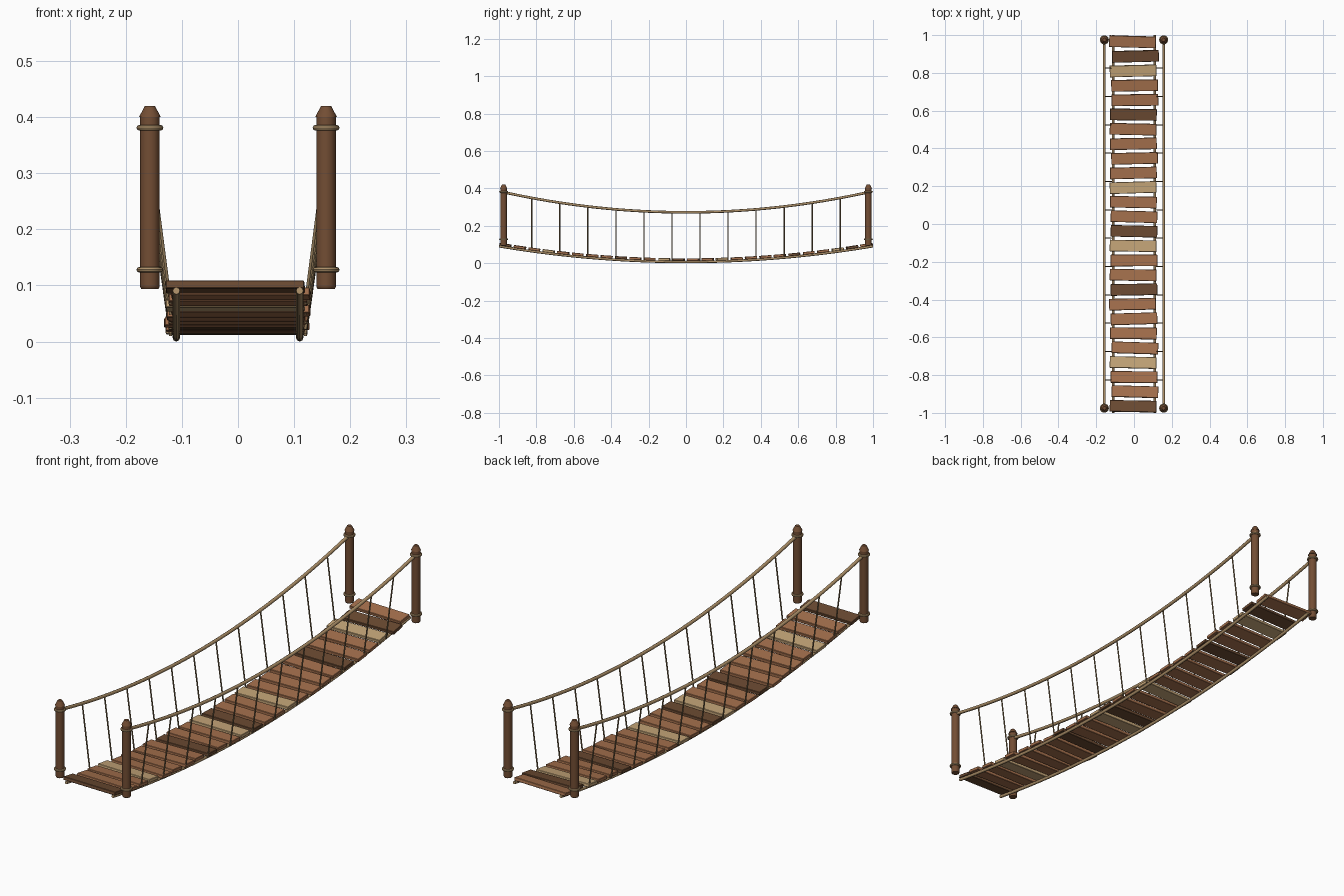
import bpy, math, random
from mathutils import Vector

if "Cube" in bpy.data.objects:
    bpy.data.objects.remove(bpy.data.objects["Cube"])

random.seed(4)


def material(name, r, g, b):
    m = bpy.data.materials.new(name)
    m.diffuse_color = (r, g, b, 1)
    m.use_nodes = True
    m.node_tree.nodes["Principled BSDF"].inputs["Base Color"].default_value = m.diffuse_color
    return m


PLANK = material("warm wood", 0.38, 0.165, 0.075)
DARK = material("dark wood", 0.15, 0.07, 0.032)
PALE = material("pale wood", 0.56, 0.38, 0.19)
POST = material("post wood", 0.17, 0.075, 0.034)
ROPE = material("rope", 0.42, 0.28, 0.14)
CORD = material("thin cord", 0.25, 0.17, 0.085)

POST_X, POST_Y = 0.157, 0.975


def floor_z(y):
    return 0.0065 + 0.084 * y * y


def rail_z(y):
    return 0.272 + 0.113 * y * y


def finish(name, mat, smooth=True):
    ob = bpy.context.object
    ob.name = name
    ob.data.materials.append(mat)
    if smooth:
        bpy.ops.object.shade_smooth_by_angle(angle=math.radians(40))
    return ob


def rope(name, points, radius, mat, res=2):
    """Round rope through a list of points."""
    cu = bpy.data.curves.new(name, 'CURVE')
    cu.dimensions = '3D'
    cu.bevel_depth = radius
    cu.bevel_resolution = res
    cu.use_fill_caps = True
    sp = cu.splines.new('POLY')
    sp.points.add(len(points) - 1)
    for p, co in zip(sp.points, points):
        p.co = (*co, 1)
    cu.materials.append(mat)
    ob = bpy.data.objects.new(name, cu)
    bpy.context.collection.objects.link(ob)


def frustum(name, x, y, z0, z1, r0, r1, mat):
    bpy.ops.mesh.primitive_cone_add(vertices=12, radius1=r0, radius2=r1,
                                    depth=z1 - z0, location=(x, y, (z0 + z1) / 2))
    return finish(name, mat)


# Deck planks, slightly uneven, following the sag
shifts = [-5, 5, 0, -5, 5, -3, 0, -8, 0, -5, 0, -5, 0,
          0, -3, -5, -3, 3, -3, -5, -3, 5, 3, -5, 8, -8]
dark_ids = {0, 8, 12, 20, 24}
pale_ids = {3, 11, 15, 23}
for i, s in enumerate(shifts):
    y = -0.965 + i * 1.93 / 25
    bpy.ops.mesh.primitive_cube_add(size=1, location=(s / 1000, y, floor_z(y) + 0.0125))
    ob = bpy.context.object
    ob.scale = (0.247, 0.061, 0.014)
    ob.rotation_euler = (math.atan(0.168 * y), 0, math.radians(random.uniform(-2, 2)))
    bpy.ops.object.transform_apply(location=False, rotation=False, scale=True)
    bev = ob.modifiers.new("worn edges", 'BEVEL')
    bev.width = 0.0015
    bev.segments = 1
    mat = DARK if i in dark_ids else PALE if i in pale_ids else PLANK
    finish(f"plank_{i + 1}", mat, smooth=False)

for side, sx in (("left", -1), ("right", 1)):
    # Sagging floor rope and hand rope
    ys = [-1 + k / 20 for k in range(41)]
    rope(f"floor_rope_{side}", [(sx * 0.11, y, floor_z(y)) for y in ys], 0.0065, ROPE)
    rope(f"hand_rope_{side}",
         [(sx * POST_X, y * POST_Y, rail_z(y * POST_Y)) for y in ys], 0.007, ROPE)

    # Hanging cords between hand rope and floor rope
    for k in range(12):
        y = -0.825 + 0.15 * k
        rope(f"hanger_{side}_{k + 1}",
             [(sx * POST_X, y, rail_z(y)), (sx * 0.12, y, floor_z(y) + 0.003)],
             0.003, CORD, 1)

    # Corner posts with pointed caps and rope bindings
    for end, sy in (("front", -1), ("back", 1)):
        x, y = sx * POST_X, sy * POST_Y
        tag = f"{end}_{side}"
        frustum(f"post_foot_{tag}", x, y, 0.094, 0.098, 0.0155, 0.0175, POST)
        frustum(f"post_{tag}", x, y, 0.098, 0.401, 0.0175, 0.0175, POST)
        frustum(f"post_cap_{tag}", x, y, 0.400, 0.420, 0.0195, 0.009, POST)
        for label, z in (("lower", 0.128), ("upper", 0.381)):
            bpy.ops.mesh.primitive_torus_add(major_radius=0.019, minor_radius=0.005,
                                             major_segments=20, minor_segments=8,
                                             location=(x, y, z))
            finish(f"{label}_binding_{tag}", ROPE)
